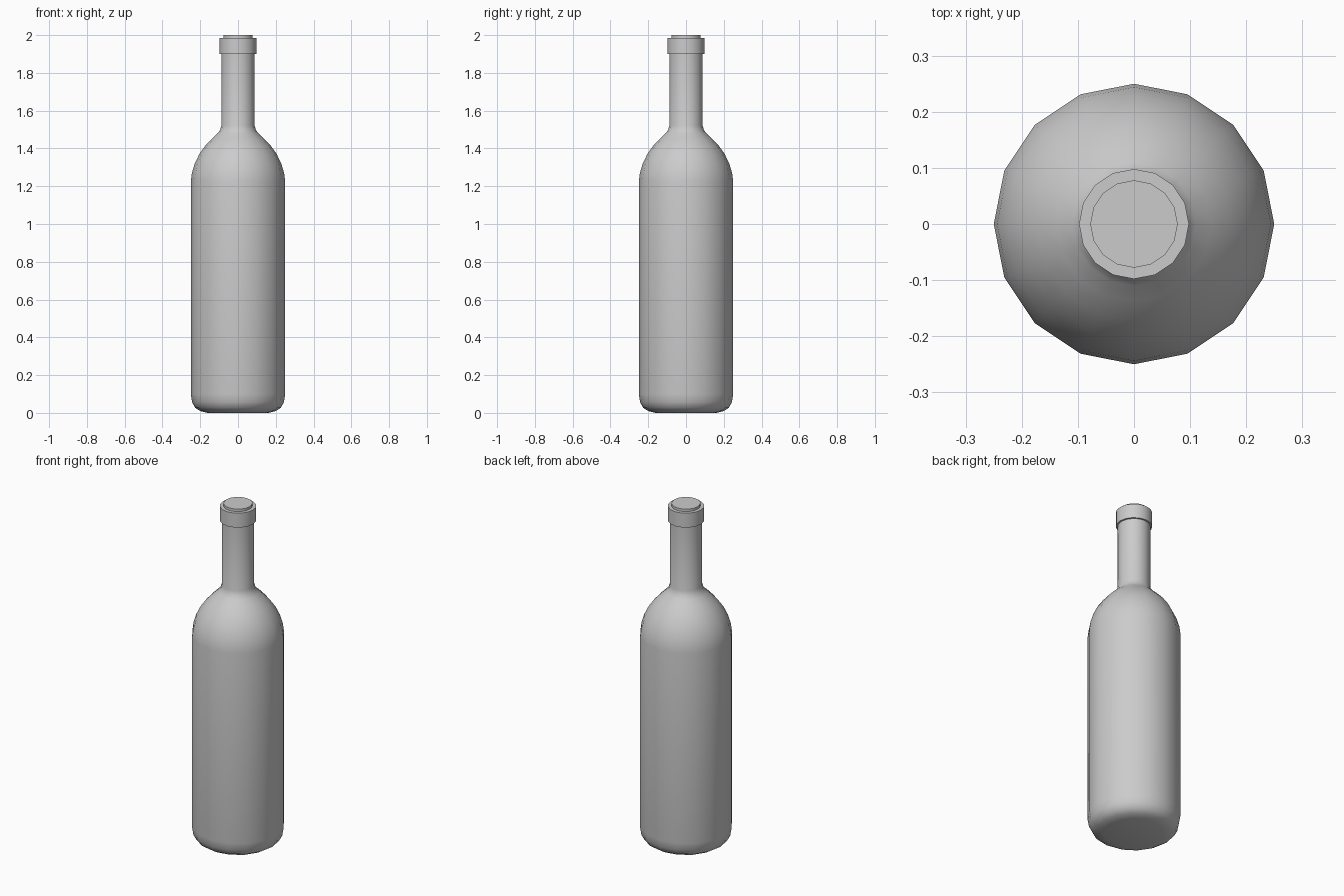
import bpy, bmesh, math

if "Cube" in bpy.data.objects:
    bpy.data.objects.remove(bpy.data.objects["Cube"])

SIDES = 16


def lathe(name, profile, cap_bottom=True, cap_top=True):
    """Revolve (radius, z) points around the z axis."""
    bm = bmesh.new()
    rings = []
    for r, z in profile:
        rings.append([bm.verts.new((r * math.cos(2 * math.pi * i / SIDES),
                                    r * math.sin(2 * math.pi * i / SIDES), z))
                      for i in range(SIDES)])
    for a, b in zip(rings, rings[1:]):
        for i in range(SIDES):
            j = (i + 1) % SIDES
            bm.faces.new((a[i], a[j], b[j], b[i]))
    if cap_bottom:
        bm.faces.new(rings[0][::-1])
    if cap_top:
        bm.faces.new(rings[-1])
    mesh = bpy.data.meshes.new(name)
    bm.to_mesh(mesh)
    bm.free()
    obj = bpy.data.objects.new(name, mesh)
    bpy.context.collection.objects.link(obj)
    bpy.ops.object.select_all(action='DESELECT')
    obj.select_set(True)
    bpy.context.view_layer.objects.active = obj
    bpy.ops.object.shade_smooth_by_angle(angle=math.radians(40))
    return obj


# Bottle: rounded base, straight body, curved shoulder, neck and lip collar
lathe("bottle", [
    (0.16, 0.0), (0.20, 0.010), (0.227, 0.027), (0.243, 0.057), (0.25, 0.10),
    (0.25, 1.225), (0.244, 1.27), (0.229, 1.32), (0.205, 1.37), (0.173, 1.415),
    (0.138, 1.452), (0.11, 1.478), (0.096, 1.495), (0.088, 1.52),
    (0.088, 1.90), (0.098, 1.90), (0.098, 1.985), (0.078, 1.985),
], cap_top=False)

# Cork showing just above the lip
lathe("cork", [(0.078, 1.985), (0.078, 2.0)], cap_bottom=False)
